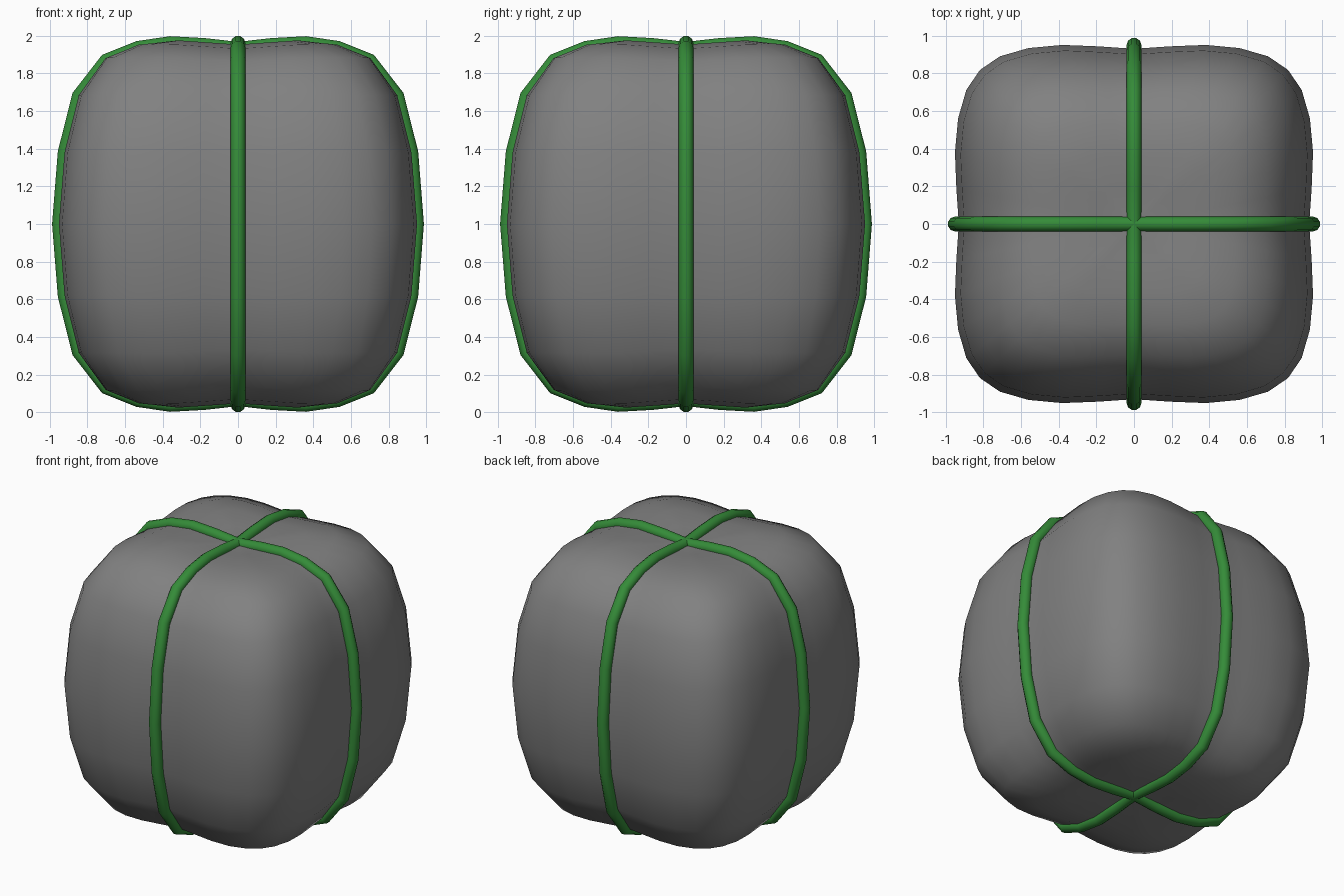
import bpy, bmesh, math

cube = bpy.data.objects.get("Cube")
if cube:
    bpy.data.objects.remove(cube, do_unlink=True)


def material(name, rgb):
    m = bpy.data.materials.new(name)
    m.use_nodes = True
    m.diffuse_color = (*rgb, 1)
    m.node_tree.nodes["Principled BSDF"].inputs["Base Color"].default_value = (*rgb, 1)
    return m


grey = material("grey", (0.22, 0.22, 0.22))
green = material("green", (0.035, 0.26, 0.04))
CENTRE = 1.0

# Upper half of the vertical profile as (half width, height above the middle)
BODY = [(0.19, 0.968), (0.37, 0.978), (0.54, 0.955), (0.71, 0.885),
        (0.85, 0.685), (0.925, 0.38), (0.955, 0)]
STRAP = [(0, 0.93), (0.18, 0.95), (0.36, 0.96), (0.53, 0.935),
         (0.70, 0.868), (0.845, 0.68), (0.92, 0.38), (0.95, 0)]


def section(steps=5, power=4.5):
    """Unit rounded square, walked side by side."""
    pts = []
    for side in range(4):
        a = side * math.pi / 2
        for k in range(-steps, steps):
            u = k / steps
            s = (1 + abs(u) ** power) ** (-1 / power)
            x, y = s, u * s
            pts.append((x * math.cos(a) - y * math.sin(a), x * math.sin(a) + y * math.cos(a)))
    return pts


def pinch(x, y, z):
    """Draw the surface in beneath the straps."""
    near = max(0, 1 - min(abs(x), abs(y)) / 0.35)
    f = 1 - 0.025 * near
    return (x * f, y * f, CENTRE + z * f)


# Pillowed body: rounded-square rings stacked along the profile
bm = bmesh.new()
profile = BODY + [(r, -z) for r, z in reversed(BODY[:-1])]
rings = [[bm.verts.new(pinch(r * x, r * y, z)) for x, y in section()] for r, z in profile]
n = len(rings[0])
for upper, lower in zip(rings, rings[1:]):
    for i in range(n):
        j = (i + 1) % n
        bm.faces.new((upper[i], lower[i], lower[j], upper[j]))
for ring, z in ((rings[0], 0.96), (rings[-1], -0.96)):
    pole = bm.verts.new(pinch(0, 0, z))
    for i in range(n):
        bm.faces.new((ring[i], ring[(i + 1) % n], pole))
bmesh.ops.recalc_face_normals(bm, faces=bm.faces)
for f in bm.faces:
    f.smooth = True
mesh = bpy.data.meshes.new("body")
bm.to_mesh(mesh)
bm.free()
mesh.materials.append(grey)
bpy.context.collection.objects.link(bpy.data.objects.new("body", mesh))

# Two cord loops crossing at the top and the bottom
right = STRAP + [(r, -z) for r, z in reversed(STRAP[:-1])]
loop = right + [(-r, z) for r, z in reversed(right[1:-1])]
for name, turn in (("cord_across", 0), ("cord_front_to_back", math.pi / 2)):
    curve = bpy.data.curves.new(name, "CURVE")
    curve.dimensions = "3D"
    curve.bevel_depth = 0.04
    curve.bevel_resolution = 3
    spline = curve.splines.new("POLY")
    spline.points.add(len(loop) - 1)
    spline.use_cyclic_u = True
    for p, (r, z) in zip(spline.points, loop):
        p.co = (r * math.cos(turn), r * math.sin(turn), CENTRE + z, 1)
    spline.use_smooth = True
    curve.materials.append(green)
    bpy.context.collection.objects.link(bpy.data.objects.new(name, curve))
